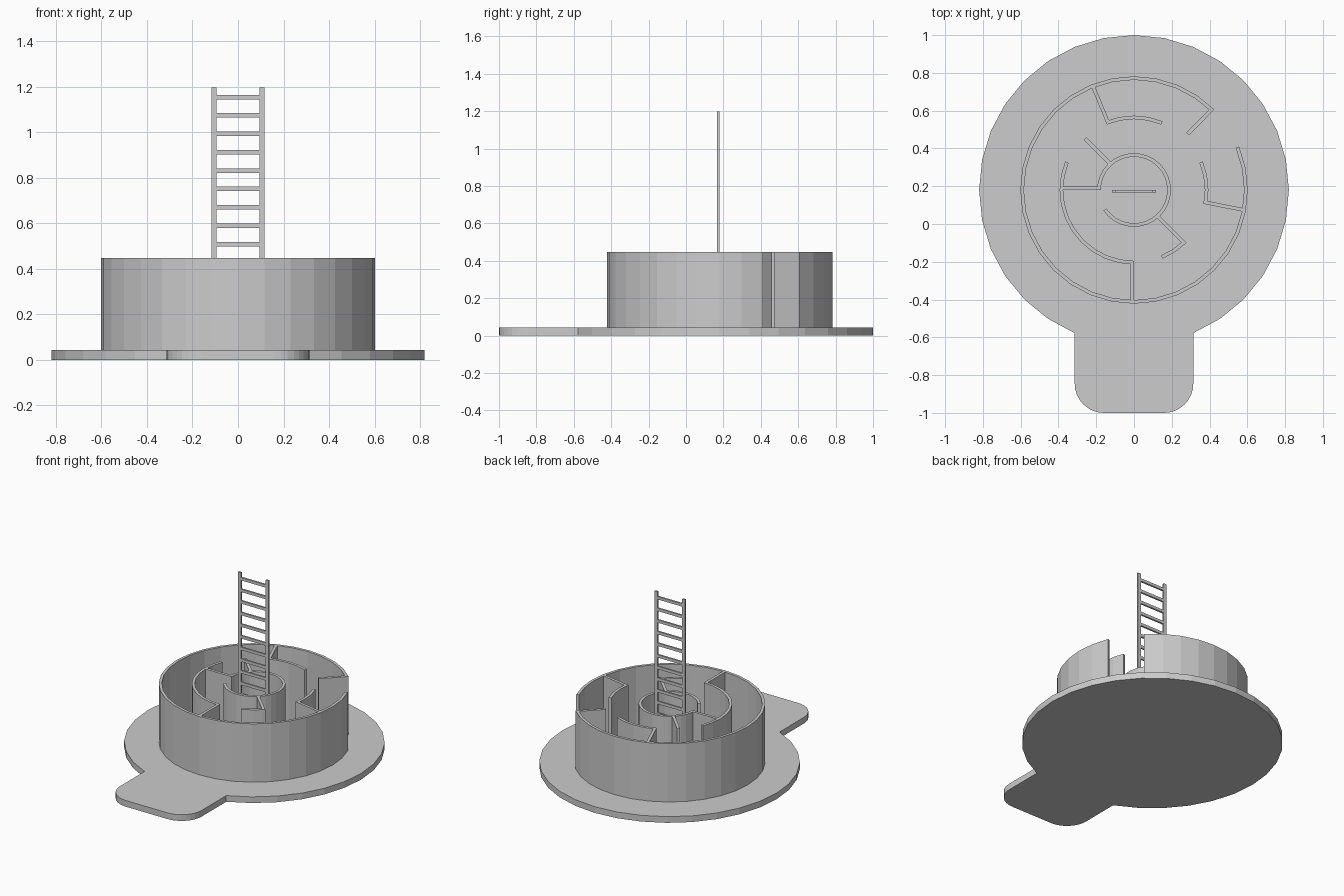
import bpy, bmesh
from math import radians, sin, cos

cube = bpy.data.objects.get("Cube")
if cube:
    bpy.data.objects.remove(cube, do_unlink=True)

CY = 0.18                 # centre of the round plate in y
BASE_TOP, WALL_TOP = 0.043, 0.448
THICK = 0.019             # maze wall thickness
STEP = 11.25              # 32 sides per full circle
OUTER, MIDDLE, INNER = 0.602, 0.394, 0.195

grey = bpy.data.materials.new("light grey")
grey.use_nodes = True
grey.diffuse_color = (0.604, 0.604, 0.604, 1)
grey.node_tree.nodes["Principled BSDF"].inputs["Base Color"].default_value = grey.diffuse_color


def finish(name, bm):
    bmesh.ops.recalc_face_normals(bm, faces=bm.faces)
    mesh = bpy.data.meshes.new(name)
    bm.to_mesh(mesh)
    bm.free()
    mesh.materials.append(grey)
    obj = bpy.data.objects.new(name, mesh)
    bpy.context.collection.objects.link(obj)
    return obj


def add_prism(bm, outline, z0, z1):
    """Extrude a flat outline from z0 to z1."""
    low = [bm.verts.new((x, y, z0)) for x, y in outline]
    high = [bm.verts.new((x, y, z1)) for x, y in outline]
    bm.faces.new(low)
    bm.faces.new(high)
    for i in range(len(low)):
        j = (i + 1) % len(low)
        bm.faces.new((low[i], low[j], high[j], high[i]))


def prism(name, outline, z0, z1):
    bm = bmesh.new()
    add_prism(bm, outline, z0, z1)
    return finish(name, bm)


def arc(radius, start, end, cx=0, cy=CY, step=STEP):
    count = round(abs(end - start) / step)
    angles = [radians(start + (end - start) * i / count) for i in range(count + 1)]
    return [(cx + radius * cos(a), cy + radius * sin(a)) for a in angles]


def curved_wall(name, radius, start, end):
    outline = arc(radius, start, end) + arc(radius - THICK, end, start)
    return prism(name, outline, BASE_TOP, WALL_TOP)


def spoke(name, angle, r0, r1, side):
    """Radial wall; one face lies on the angle, thickness goes to the given side."""
    a = radians(angle)
    corners = [(r0, 0), (r1, 0), (r1, side * THICK), (r0, side * THICK)]
    outline = [(r * cos(a) - t * sin(a), CY + r * sin(a) + t * cos(a)) for r, t in corners]
    return prism(name, outline, BASE_TOP, WALL_TOP)


# Base plate: round disc with a rounded front tongue
HALF, ROUND = 0.314, 0.155
outline = arc(0.82, -67.5, 247.5)
outline += arc(ROUND, 180, 270, -HALF + ROUND, -1 + ROUND)
outline += arc(ROUND, 270, 360, HALF - ROUND, -1 + ROUND)
prism("base_plate", outline, 0, BASE_TOP)

# Concentric maze walls
curved_wall("outer_wall", OUTER, 45, 382.5)
curved_wall("back_middle_wall", MIDDLE, 67.5, 112.5)
curved_wall("left_middle_wall", MIDDLE, -STEP, 22.5)
curved_wall("right_middle_wall", MIDDLE, 157.5, 270)
curved_wall("front_middle_wall", MIDDLE, -67.5, -45)
curved_wall("inner_wall", INNER, -146.25, 180)

# Radial maze walls
OUT, MID, INN = (r - THICK / 2 for r in (OUTER, MIDDLE, INNER))
spoke("back_spoke", 112.5, MID, OUT, -1)
spoke("gap_spoke", 45, 0.41, OUT, 1)
spoke("left_spoke", -STEP, MID, OUT, 1)
spoke("front_spoke", 270, MID, OUT, -1)
spoke("right_spoke", 180, INN, MID, -1)
spoke("back_right_spoke", 135, INN, 0.375, -1)
spoke("front_left_spoke", -45, INN, MIDDLE, -1)

# Ladder standing in the middle
Y0, Y1 = 0.167, 0.179
RAIL_OUT, RAIL_IN, LADDER_TOP = 0.117, 0.094, 1.197


def rectangle(x0, x1):
    return [(x0, Y0), (x1, Y0), (x1, Y1), (x0, Y1)]


for name, side in (("left", 1), ("right", -1)):
    prism(name + "_ladder_rail", rectangle(side * RAIL_IN, side * RAIL_OUT), BASE_TOP, LADDER_TOP)

bm = bmesh.new()
for i in range(14):
    z = 1.154 - 0.0807 * i
    add_prism(bm, rectangle(-RAIL_IN, RAIL_IN), z - 0.01, z + 0.01)
finish("ladder_rungs", bm)
